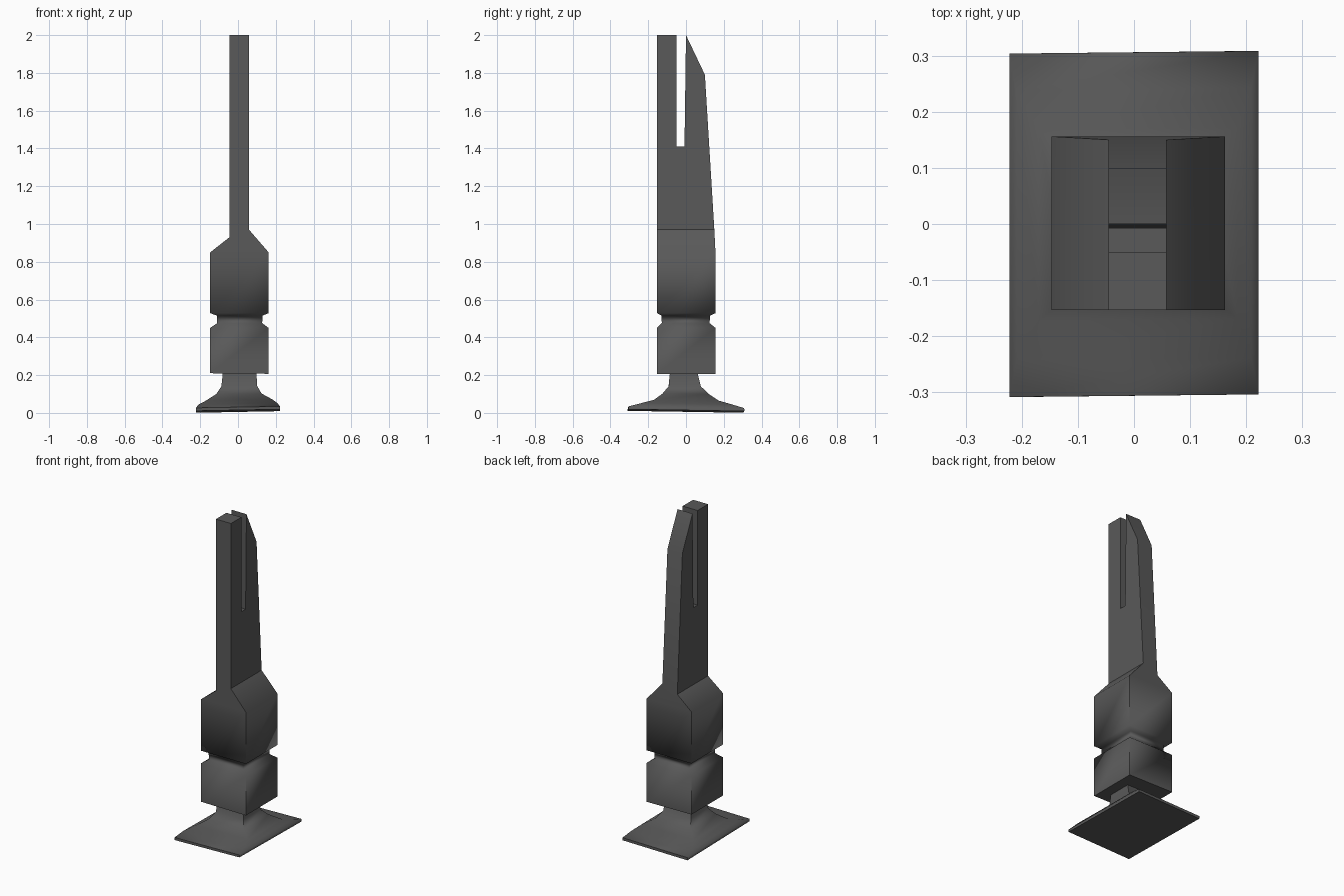
import bpy, bmesh, math

if "Cube" in bpy.data.objects:
    bpy.data.objects.remove(bpy.data.objects["Cube"])

mat = bpy.data.materials.new("dark_grey")
mat.diffuse_color = (0.1, 0.1, 0.1, 1)
mat.use_nodes = True
mat.node_tree.nodes["Principled BSDF"].inputs["Base Color"].default_value = mat.diffuse_color


def finish(name, bm, angle):
    bmesh.ops.recalc_face_normals(bm, faces=bm.faces)
    me = bpy.data.meshes.new(name)
    bm.to_mesh(me)
    bm.free()
    ob = bpy.data.objects.new(name, me)
    bpy.context.collection.objects.link(ob)
    me.materials.append(mat)
    bpy.ops.object.select_all(action='DESELECT')
    ob.select_set(True)
    bpy.context.view_layer.objects.active = ob
    bpy.ops.object.shade_smooth_by_angle(angle=math.radians(angle))
    return ob


def loft(name, rings, angle, cap_top=False, tilt=None):
    """Stack of rectangles (x0, x1, y0, y1, z left, z right)."""
    bm = bmesh.new()
    loops = []
    for x0, x1, y0, y1, zl, zr in rings:
        pts = [(x0, y0, zl), (x1, y0, zr), (x1, y1, zr), (x0, y1, zl)]
        if tilt:
            pts = [tilt(*p) for p in pts]
        loops.append([bm.verts.new(p) for p in pts])
    bm.faces.new(loops[0])
    for a, b in zip(loops, loops[1:]):
        for i in range(4):
            j = (i + 1) % 4
            bm.faces.new((a[i], a[j], b[j], b[i]))
    if cap_top:
        bm.faces.new(loops[-1])
    return finish(name, bm, angle)


# Flared foot, slightly askew, rising into a narrow neck
def foot_tilt(x, y, z):
    f = max(0.0, 1 - z / 0.2)
    return (x, y + 0.012 * x * f, z + (0.02 * x - 0.017 * y) * f)


loft("foot", [
    (-0.222, 0.222, -0.306, 0.306, 0.01, 0.01),
    (-0.222, 0.222, -0.306, 0.306, 0.026, 0.026),
    (-0.209, 0.209, -0.24, 0.24, 0.045, 0.045),
    (-0.17, 0.185, -0.17, 0.17, 0.065, 0.065),
    (-0.115, 0.125, -0.125, 0.12, 0.1, 0.1),
    (-0.088, 0.102, -0.092, 0.078, 0.14, 0.14),
    (-0.08, 0.097, -0.085, 0.06, 0.215, 0.215),
], 60, tilt=foot_tilt)

# Square body with a groove, tapering sideways to the blade
X0, X1, Y0, Y1 = -0.147, 0.162, -0.153, 0.156
loft("body", [
    (X0, X1, Y0, Y1, 0.21, 0.207),
    (X0, X1, Y0, Y1, 0.45, 0.45),
    (-0.11, 0.128, -0.128, 0.125, 0.475, 0.475),
    (-0.112, 0.13, -0.13, 0.127, 0.515, 0.515),
    (X0, X1, Y0, Y1, 0.528, 0.528),
    (X0, X1, Y0, Y1, 0.85, 0.85),
    (-0.045, 0.058, Y0, 0.15, 0.93, 0.97),
], 70)

# Tall slotted blade: side profile extruded across x
profile = [(Y0, None), (0.15, None), (0.1, 1.79), (0.0, 2.0),
           (-0.008, 1.41), (-0.05, 1.41), (-0.05, 2.0), (Y0, 2.0)]
bm = bmesh.new()
sides = []
for x, base in ((-0.045, 0.93), (0.058, 0.97)):
    sides.append([bm.verts.new((x, y, base if z is None else z)) for y, z in profile])
for s in sides:
    bm.faces.new(s)
a, b = sides
for i in range(1, len(a)):
    j = (i + 1) % len(a)
    bm.faces.new((a[i], a[j], b[j], b[i]))
finish("slotted_blade", bm, 60)
